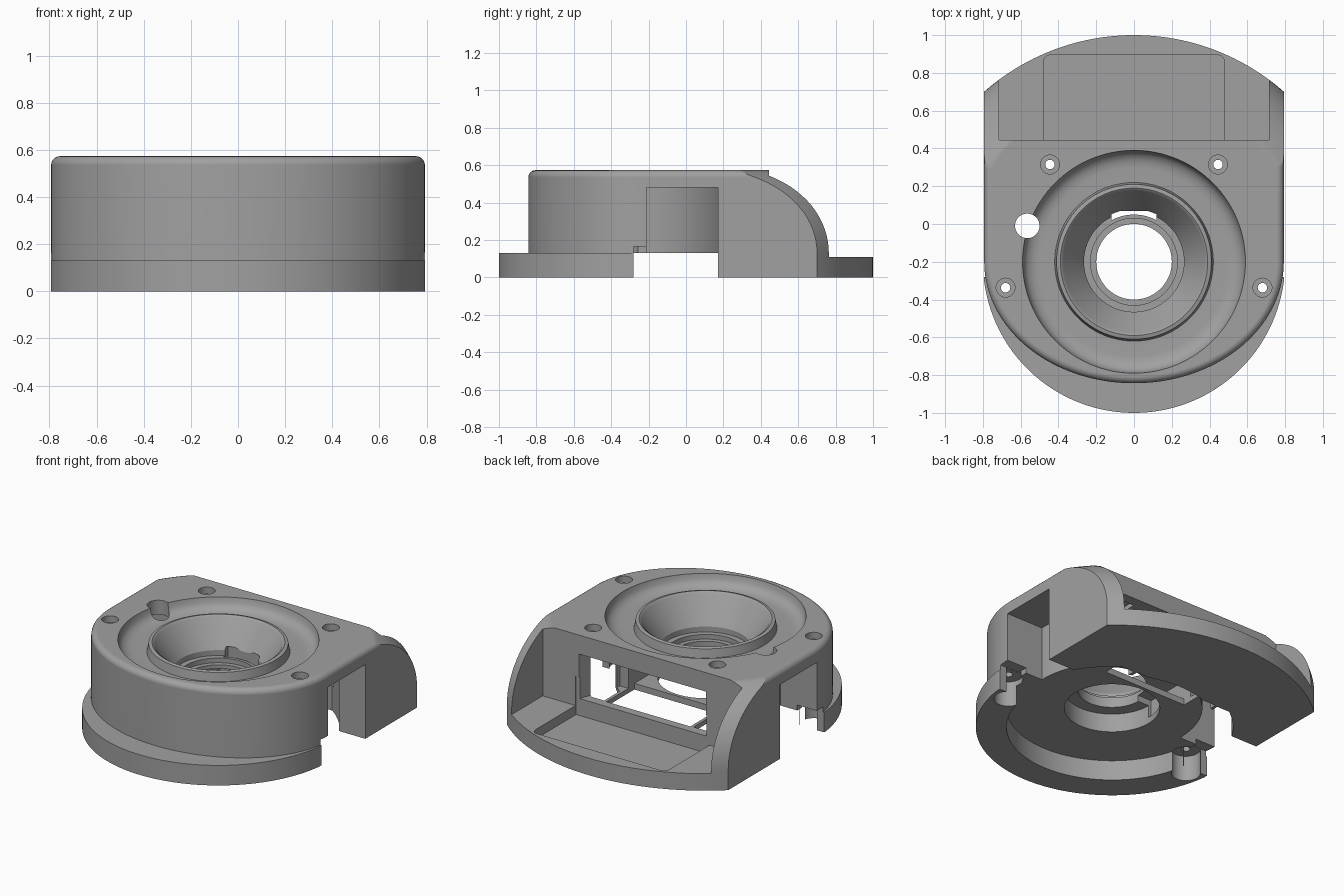
import bpy, bmesh, math

if "Cube" in bpy.data.objects:
    bpy.data.objects.remove(bpy.data.objects["Cube"])

CY = -0.2   # y of the main round axis
W = 0.793   # half width of the body
grey = bpy.data.materials.new("mid_grey")
grey.diffuse_color = (0.355, 0.355, 0.355, 1)
grey.use_nodes = True
grey.node_tree.nodes["Principled BSDF"].inputs["Base Color"].default_value = grey.diffuse_color


def add_object(name, bm):
    bm.normal_update()
    if bm.calc_volume(signed=True) < 0:
        bmesh.ops.reverse_faces(bm, faces=bm.faces)
    me = bpy.data.meshes.new(name)
    bm.to_mesh(me)
    bm.free()
    ob = bpy.data.objects.new(name, me)
    bpy.context.collection.objects.link(ob)
    me.materials.append(grey)
    return ob


def prism(name, pts, z0, z1, bevel=0.0):
    """Extrude an outline; optionally round its top edge."""
    bm = bmesh.new()
    low = [bm.verts.new((x, y, z0)) for x, y in pts]
    top = [bm.verts.new((x, y, z1)) for x, y in pts]
    n = len(pts)
    bm.faces.new(low[::-1])
    cap = bm.faces.new(top)
    for i in range(n):
        j = (i + 1) % n
        bm.faces.new((low[i], low[j], top[j], top[i]))
    if bevel:
        bm.normal_update()
        bmesh.ops.bevel(bm, geom=list(cap.edges), offset=bevel, segments=5,
                        profile=0.5, affect='EDGES')
    return add_object(name, bm)


def box(name, x0, x1, y0, y1, z0, z1):
    return prism(name, [(x0, y0), (x1, y0), (x1, y1), (x0, y1)], z0, z1)


def arc(cx, cy, rx, ry, a0, a1, n):
    return [(cx + rx * math.cos(math.radians(a0 + (a1 - a0) * i / n)),
             cy + ry * math.sin(math.radians(a0 + (a1 - a0) * i / n)))
            for i in range(n + 1)]


def cylinder(name, x, y, r, z0, z1, n=96):
    return prism(name, arc(x, y, r, r, 0, 360, n)[:-1], z0, z1)


def lathe(name, profile, n=128):
    """Revolve (r, z) points about the main axis; first and last lie on it."""
    bm = bmesh.new()
    ends = [bm.verts.new((0, CY, profile[k][1])) for k in (0, -1)]
    rings = []
    for r, z in profile[1:-1]:
        rings.append([bm.verts.new((r * math.cos(2 * math.pi * i / n),
                                    CY + r * math.sin(2 * math.pi * i / n), z))
                      for i in range(n)])
    for i in range(n):
        j = (i + 1) % n
        bm.faces.new((ends[0], rings[0][i], rings[0][j]))
        bm.faces.new((ends[1], rings[-1][j], rings[-1][i]))
        for a, b in zip(rings, rings[1:]):
            bm.faces.new((a[i], b[i], b[j], a[j]))
    return add_object(name, bm)


def combine(ob, tool, how='DIFFERENCE'):
    m = ob.modifiers.new("combine", 'BOOLEAN')
    m.operation, m.solver, m.object = how, 'EXACT', tool
    bpy.context.view_layer.update()
    bpy.context.view_layer.objects.active = ob
    bpy.ops.object.modifier_apply(modifier=m.name)
    bpy.data.objects.remove(tool, do_unlink=True)


# main body with rounded top edge and an oval front
outline = arc(0, CY, W, 0.643, 180, 360, 80) + [(W, 1.2), (-W, 1.2)]
housing = prism("housing", outline, 0, 0.573, bevel=0.037)

# curved round-over at the back
back = [(0, -0.1), (1.2, -0.1)]
back += arc(0.721, 0.13, 0.479, 0.479, 0, 72, 18) + [(0.8, 0.64), (0, 0.64)]
combine(housing, lathe("back_round", back, 192), 'INTERSECT')

# low front flange, clipped to the body width
lim = math.degrees(math.acos(W / 0.8))
flange = arc(0, CY, 0.8, 0.8, 180 + lim, 360 - lim, 80) + [(W, 0.1), (-W, 0.1)]
combine(housing, prism("front_flange", flange, 0, 0.13), 'UNION')

# rear bay between the two side walls, with a shallow tray in its floor
combine(housing, box("rear_bay", -0.715, 0.715, 0.445, 1.4, 0.11, 0.8))
tray = [(-0.48, 0.44), (0.48, 0.44)]
tray += arc(0.44, 0.855, 0.04, 0.04, 0, 90, 6) + arc(-0.44, 0.855, 0.04, 0.04, 90, 180, 6)
combine(housing, prism("tray", tray, 0.05, 0.3))

# tapered rear window leading into the hub chamber, open to below
window = [(-0.46, 0.46), (-0.36, 0.16), (0.36, 0.16), (0.46, 0.46)]
combine(housing, prism("rear_window", window, 0.16, 0.45))
combine(housing, box("hub_passage", -0.3, 0.3, CY, 0.2, 0.17, 0.29))
combine(housing, box("floor_opening", -0.3, 0.3, 0.1, 0.385, -0.22, 0.2))

# top dish, raised rim, funnel and stepped bore
dish = [(0, 0.8), (0.59, 0.8), (0.59, 0.573), (0.583, 0.54), (0.565, 0.515),
        (0.535, 0.5), (0.5, 0.495), (0.42, 0.495), (0.41, 0.55), (0.39, 0.555),
        (0.375, 0.545), (0.265, 0.38), (0.265, 0.345), (0.23, 0.345),
        (0.23, 0.315), (0.2, 0.315), (0.2, -0.2), (0, -0.2)]
combine(housing, lathe("dish", dish))

# underside recess, hub chamber and the cross channel
combine(housing, cylinder("under_recess", 0, CY, 0.62, -0.2, 0.13))
combine(housing, cylinder("hub_chamber", 0, CY, 0.28, 0.05, 0.25))
combine(housing, box("cross_channel", -1, 1, -0.28, 0.17, -0.21, 0.13))

# side slots curving around the hub and behind the side walls
for s in (-1, 1):
    x0, x1 = sorted((0.3 * s, 1.0 * s))
    slot = box("side_slot", x0, x1, -0.21, 0.17, 0.1, 0.48)
    combine(slot, cylinder("hub_wall", 0, CY, 0.53, -0.3, 0.9, 128))
    combine(housing, slot)
    pocket = cylinder("slot_pocket", 0, CY, 0.71, -0.15, 0.479, 128)
    x0, x1 = sorted((0.32 * s, 1.0 * s))
    combine(pocket, box("pocket_limit", x0, x1, 0.1, 0.38, -0.5, 1), 'INTERSECT')
    combine(pocket, cylinder("hub_wall", 0, CY, 0.53, -0.3, 0.9, 128))
    combine(housing, pocket)
    x0, x1 = sorted((0.65 * s, 1.0 * s))
    combine(housing, box("slot_step", x0, x1, -0.28, -0.19, 0.1, 0.165))
    combine(housing, cylinder("boss_clearance", 0.68 * s, -0.337, 0.085, -0.17, 0.164, 40))

# notch in the back of the bore, leaving the inner lip whole
notch = box("bore_notch", -0.12, 0.12, -0.05, 0.07, 0.24, 0.4)
combine(notch, cylinder("inner_lip", 0, CY, 0.25, 0, 0.345))
combine(housing, notch)

# cable hole and counterbored screw holes
combine(housing, cylinder("cable_hole", -0.565, -0.01, 0.065, -0.25, 0.85, 40))
for x, y in ((0.445, 0.315), (0.68, -0.337)):
    for s in (-1, 1):
        combine(housing, cylinder("screw_hole", s * x, y, 0.025, -0.25, 0.85, 24))
        combine(housing, cylinder("counterbore", s * x, y, 0.05, 0.53, 0.8, 32))

# smooth curves, crisp edges
for ob in bpy.context.selected_objects:
    ob.select_set(False)
housing.select_set(True)
bpy.context.view_layer.objects.active = housing
bpy.ops.object.shade_smooth_by_angle(angle=math.radians(28))
weighted = housing.modifiers.new("flat_normals", 'WEIGHTED_NORMAL')
weighted.keep_sharp = True
